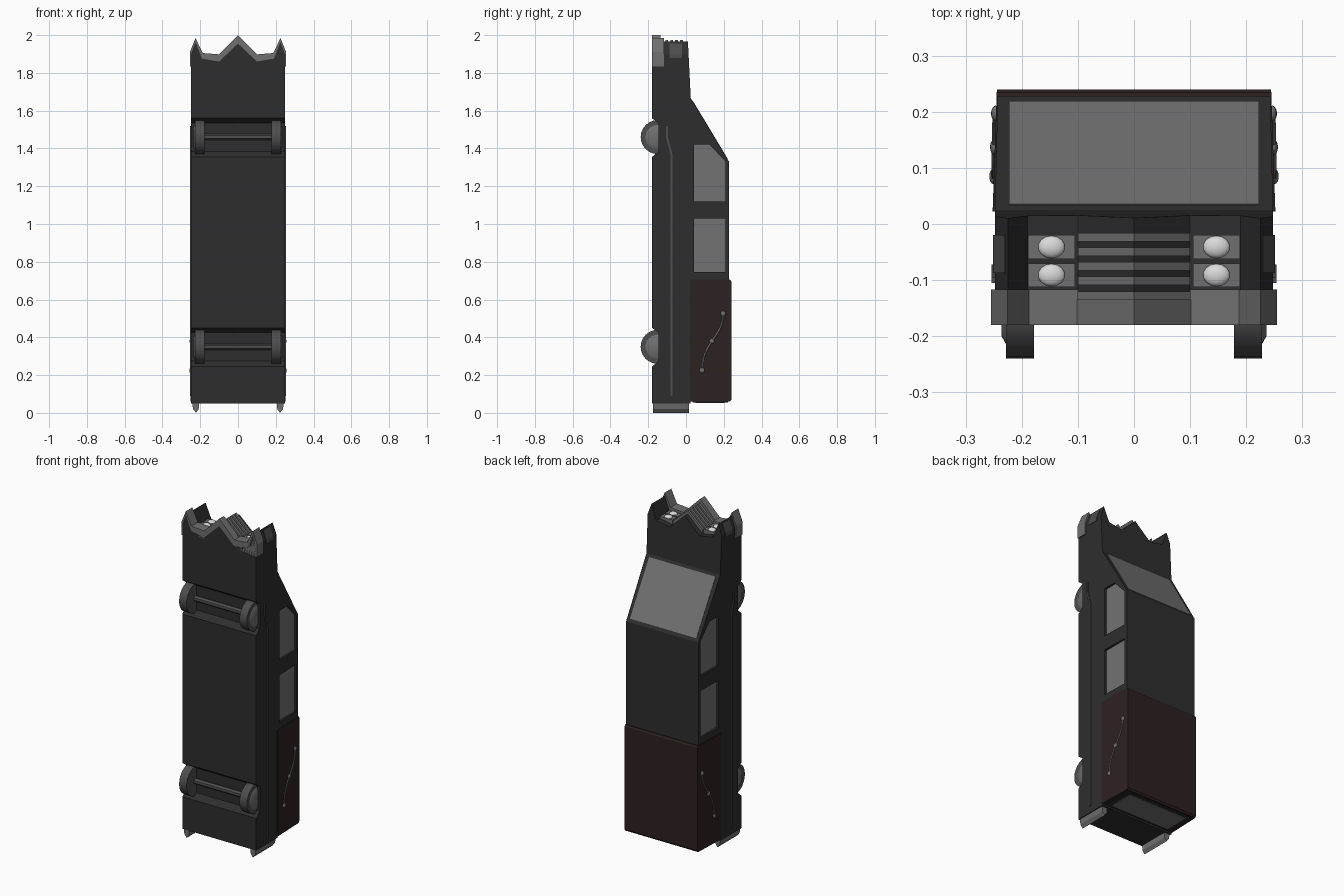
import bpy, bmesh, math
from mathutils import Vector

if "Cube" in bpy.data.objects:
    bpy.data.objects.remove(bpy.data.objects["Cube"])


def material(name, r, g, b):
    m = bpy.data.materials.new(name)
    m.diffuse_color = (r, g, b, 1)
    m.use_nodes = True
    m.node_tree.nodes["Principled BSDF"].inputs["Base Color"].default_value = m.diffuse_color
    return m


PAINT = material("black_paint", 0.027, 0.027, 0.027)
VINYL = material("dark_brown_vinyl", 0.026, 0.015, 0.015)
GLASS = material("grey_glass", 0.17, 0.17, 0.17)
CHROME = material("grey_chrome", 0.16, 0.16, 0.16)
TYRE = material("tyre_grey", 0.075, 0.075, 0.075)
LAMP = material("lamp_white", 0.7, 0.7, 0.7)


def finish(bm, name, mat):
    bmesh.ops.recalc_face_normals(bm, faces=bm.faces)
    me = bpy.data.meshes.new(name)
    bm.to_mesh(me)
    bm.free()
    me.materials.append(mat)
    ob = bpy.data.objects.new(name, me)
    bpy.context.collection.objects.link(ob)
    return ob


def prism(name, outlines, axis, lo, hi, mat):
    """Extrude one or more 2D outlines along an axis; x takes (y,z), y takes (x,z)."""
    bm = bmesh.new()
    for pts in outlines:
        rings = []
        for d in (lo, hi):
            rings.append([bm.verts.new((d, a, b) if axis == "x" else (a, d, b)) for a, b in pts])
        n = len(pts)
        for r in rings:
            bm.faces.new(r)
        for i in range(n):
            j = (i + 1) % n
            bm.faces.new((rings[0][i], rings[0][j], rings[1][j], rings[1][i]))
    return finish(bm, name, mat)


def box(name, x0, x1, y0, y1, z0, z1, mat):
    return prism(name, [[(y0, z0), (y1, z0), (y1, z1), (y0, z1)]], "x", x0, x1, mat)


def smooth(ob):
    bpy.ops.object.select_all(action="DESELECT")
    ob.select_set(True)
    bpy.context.view_layer.objects.active = ob
    bpy.ops.object.shade_smooth_by_angle()


def cylinder_x(name, x0, x1, y, z, r, mat, r2=None, sides=24):
    bpy.ops.mesh.primitive_cone_add(vertices=sides, radius1=r, radius2=r if r2 is None else r2,
                                    depth=abs(x1 - x0), location=((x0 + x1) / 2, y, z),
                                    rotation=(0, math.copysign(math.pi / 2, x1 - x0), 0))
    ob = bpy.context.object
    ob.name = name
    ob.data.materials.append(mat)
    smooth(ob)


def ball(name, loc, scale, mat):
    bpy.ops.mesh.primitive_uv_sphere_add(segments=14, ring_count=8, radius=1, location=loc)
    ob = bpy.context.object
    ob.name = name
    ob.scale = scale
    ob.data.materials.append(mat)
    smooth(ob)


def taper(ob, y_from, y_to, k):
    for v in ob.data.vertices:
        v.co.x *= 1 - k * (v.co.y - y_from) / (y_to - y_from)


def both(half):
    """Mirror half an outline (centre outwards) across x = 0."""
    return half + [(-x, z) for x, z in reversed(half) if abs(x) > 1e-6]


# Lower body: side profile with wheel arches
AXLES = (0.35, 1.46)
side = [(0.025, 1.67), (0.025, 0.05), (-0.18, 0.05)]
for z in AXLES:
    side += [(-0.18, z - 0.105), (-0.145, z - 0.075), (-0.145, z + 0.075), (-0.18, z + 0.1)]
side += [(-0.18, 1.67)]
prism("lower_body", [side], "x", -0.248, 0.248, PAINT)

# Hood and fenders: pointed plan outline with a sloping top
hood = prism("hood_and_fenders",
             [both([(0, 1.955), (0.1, 1.86), (0.19, 1.875), (0.2, 1.90), (0.225, 1.965),
                    (0.248, 1.90), (0.248, 1.67)])], "y", -0.18, 0.025, PAINT)
for v in hood.data.vertices:
    if v.co.y > 0:
        v.co.y = 0.025 - 0.05 * (v.co.z - 1.67)

# Cabin with window openings
cabin = prism("cabin", [[(0.02, 0.1), (0.228, 0.1), (0.228, 1.33), (0.02, 1.675)]],
              "x", -0.248, 0.248, PAINT)
taper(cabin, 0.02, 0.228, 0.02)
windows = [[(0.043, 1.12), (0.21, 1.12), (0.21, 1.33), (0.125, 1.42), (0.043, 1.42)],
           [(0.043, 0.745), (0.21, 0.745), (0.21, 1.03), (0.043, 1.03)]]
cutter = prism("window_cutter", windows, "x", -0.3, 0.3, PAINT)
cutter.hide_render = True
cutter.hide_viewport = True
cut = cabin.modifiers.new("windows", "BOOLEAN")
cut.object = cutter
cut.operation = "DIFFERENCE"
cut.solver = "EXACT"
prism("side_windows", windows, "x", -0.234, 0.234, GLASS)

# Windshield plate on the slope
a, b = Vector((0.228, 1.33)), Vector((0.022, 1.672))
n = Vector((0.342, 0.206)).normalized()
p, q = a.lerp(b, 0.05), a.lerp(b, 0.94)
prism("windshield", [[tuple(v) for v in (p - n * 0.004, q - n * 0.004, q + n * 0.002, p + n * 0.002)]],
      "x", -0.223, 0.223, GLASS)

# Vinyl rear roof and rear window
roof = prism("rear_roof", [[(0.022, 0.06), (0.232, 0.06), (0.24, 0.07), (0.24, 0.695),
                            (0.234, 0.705), (0.022, 0.705)]], "x", -0.252, 0.252, VINYL)
taper(roof, 0.022, 0.24, 0.03)
box("rear_window_frame", -0.222, 0.222, 0.035, 0.222, 0.056, 0.064, PAINT)
box("rear_window", -0.2, 0.2, 0.05, 0.205, 0.053, 0.06, GLASS)

# Front bumper: deep corner blades and a lower pointed centre
prism("bumper_centre", [both([(0, 2.0), (0.105, 1.895), (0.105, 1.85), (0, 1.93)])],
      "y", -0.18, -0.135, CHROME)
# Grille slats, all sharing the pointed plan
for i in range(5):
    y = -0.127 + i * 0.026
    prism("grille_slat", [both([(0, 1.975), (0.1, 1.885), (0.1, 1.85), (0, 1.94)])],
          "y", y - 0.008, y + 0.007, CHROME)

for s in (1, -1):
    def plan(name, pts, y0, y1, mat):
        return prism(name, [[(s * x, z) for x, z in pts]], "y", y0, y1, mat)

    plan("bumper_end", [(0.1, 1.898), (0.187, 1.905), (0.225, 1.985), (0.255, 1.91), (0.255, 1.835),
                        (0.24, 1.835), (0.1, 1.85)], -0.18, -0.117, CHROME)
    # Fender marker lights on the outside and tip
    plan("marker_light", [(0.24, 1.88), (0.251, 1.88), (0.251, 1.90), (0.231, 1.955), (0.22, 1.95)],
         -0.087, -0.02, TYRE)
    # Stacked headlights
    for y in (-0.091, -0.041):
        box("headlight_panel", s * 0.105, s * 0.189, y - 0.021, y + 0.021, 1.85, 1.888, CHROME)
        ball("headlight", (s * 0.147, y, 1.888), (0.024, 0.02, 0.012), LAMP)
    # Tail fins
    plan("tail_light_fin", [(0.205, 0.06), (0.208, 0.02), (0.222, 0), (0.238, 0.02), (0.244, 0.06)],
         -0.175, 0.015, CHROME)
    # Side trim strip, kinked over the front wheel
    prism("side_trim", [[(-0.082, 0.09), (-0.072, 0.09), (-0.072, 1.37), (-0.095, 1.46), (-0.095, 1.52),
                         (-0.105, 1.52), (-0.105, 1.455), (-0.082, 1.365)]],
          "x", s * 0.246, s * 0.254, TYRE)
    # S-shaped landau bar with three studs
    cu = bpy.data.curves.new("landau_bar", "CURVE")
    cu.dimensions = "3D"
    cu.bevel_depth = 0.005
    cu.bevel_resolution = 1
    cu.resolution_u = 6
    sp = cu.splines.new("BEZIER")
    sp.bezier_points.add(2)
    ends = [(0.085, 0.225), (0.137, 0.38), (0.197, 0.525)]
    for bp, (y, z), (dy, dz) in zip(sp.bezier_points, ends, [(0, 0.06), (0.035, 0.05), (0, 0.06)]):
        c = Vector((s * (0.252 - 0.03 * (y - 0.022)), y, z))
        bp.co, bp.handle_left, bp.handle_right = c, c - Vector((0, dy, dz)), c + Vector((0, dy, dz))
        ball("landau_stud", c, (0.008, 0.014, 0.014), CHROME)
    bar = bpy.data.objects.new("landau_bar", cu)
    bpy.context.collection.objects.link(bar)
    cu.materials.append(CHROME)
    bpy.ops.object.select_all(action="DESELECT")
    bar.select_set(True)
    bpy.context.view_layer.objects.active = bar
    bpy.ops.object.convert(target="MESH")
    # Wheels
    for z in AXLES:
        cylinder_x("tyre", s * 0.178, s * 0.228, -0.15, z, 0.09, TYRE)
        cylinder_x("hubcap", s * 0.226, s * 0.236, -0.15, z, 0.068, CHROME, 0.05)

# Axles
for z in AXLES:
    cylinder_x("axle", -0.18, 0.18, -0.155, z, 0.016, TYRE, sides=12)
